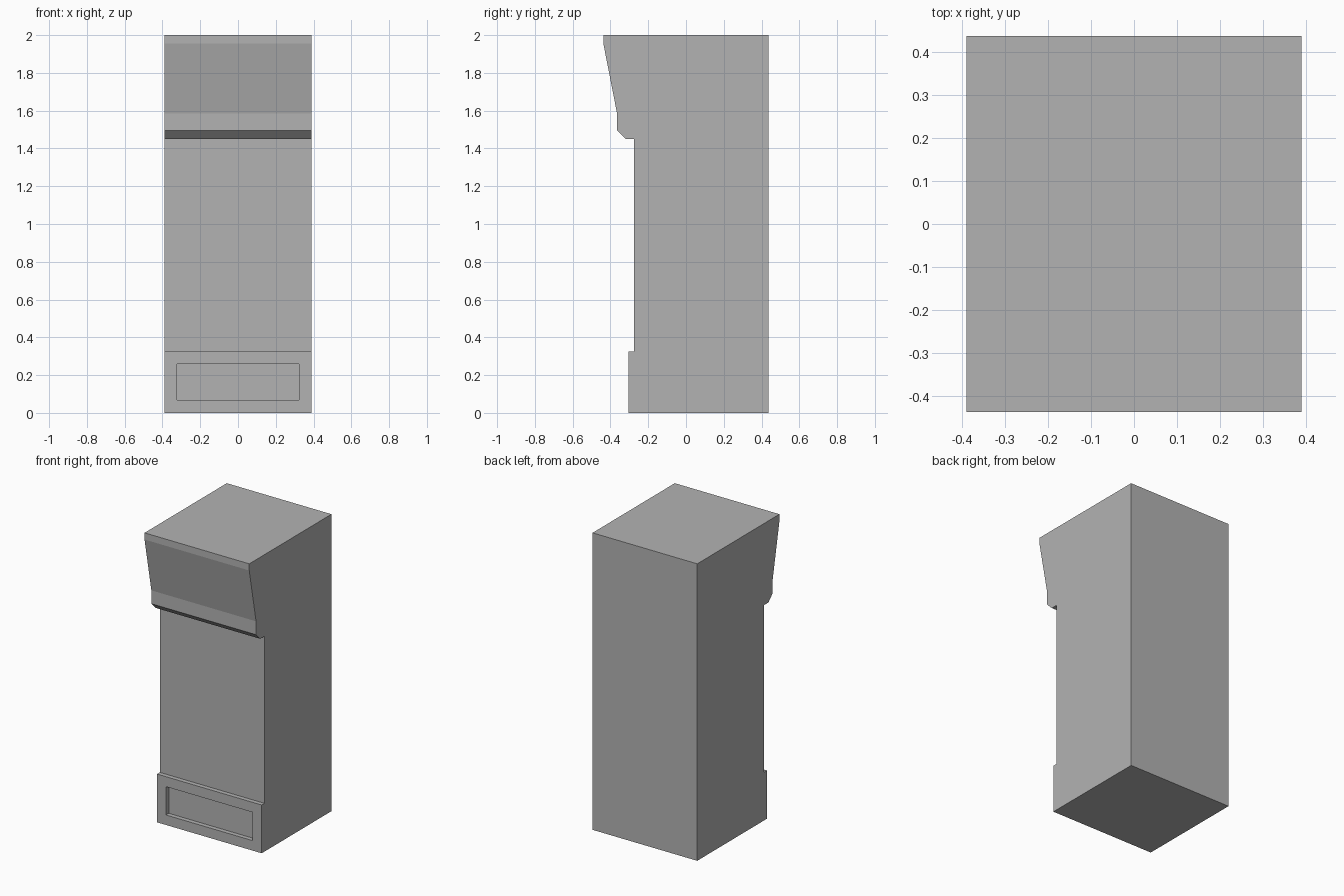
import bpy
import bmesh

default = bpy.data.objects.get("Cube")
if default:
    bpy.data.objects.remove(default, do_unlink=True)

# Single grey finish
grey = bpy.data.materials.new("plain_grey")
grey.use_nodes = True
colour = (0.45, 0.45, 0.45, 1)
grey.diffuse_color = colour
grey.node_tree.nodes["Principled BSDF"].inputs["Base Color"].default_value = colour

HALF_WIDTH = 0.39
BACK, SHAFT, PLINTH, BROW, CROWN = 0.4375, -0.275, -0.305, -0.365, -0.4375
PANEL_MARGIN = 0.095

# Side profile as (y, z): back, crown, sloping hood, chamfered lip, shaft, plinth
profile = [
    (BACK, 0), (BACK, 2), (CROWN, 2), (CROWN, 1.955),
    (BROW, 1.585), (BROW, 1.495), (-0.32, 1.45), (SHAFT, 1.45),
    (SHAFT, 0.325), (PLINTH, 0.325), (PLINTH, 0),
]

# Pillar body: profile extruded across the width
bm = bmesh.new()
side = bm.faces.new([bm.verts.new((-HALF_WIDTH, y, z)) for y, z in profile])
extruded = bmesh.ops.extrude_face_region(bm, geom=[side])["geom"]
new_verts = [v for v in extruded if isinstance(v, bmesh.types.BMVert)]
bmesh.ops.translate(bm, verts=new_verts, vec=(2 * HALF_WIDTH, 0, 0))
bmesh.ops.recalc_face_normals(bm, faces=bm.faces)

# Recessed panel in the plinth front
front = [f for f in bm.faces if all(abs(v.co.y - PLINTH) < 1e-4 for v in f.verts)]
bmesh.ops.inset_individual(bm, faces=front, thickness=PANEL_MARGIN)
panel = bmesh.ops.extrude_discrete_faces(bm, faces=front)["faces"]
for face in panel:
    bmesh.ops.translate(bm, verts=face.verts, vec=(0, SHAFT - PLINTH, 0))
# Close the sides of the recess
rims = [e for e in bm.edges if e.is_boundary]
bmesh.ops.bridge_loops(bm, edges=rims)
bmesh.ops.recalc_face_normals(bm, faces=bm.faces)

mesh = bpy.data.meshes.new("pillar")
bm.to_mesh(mesh)
bm.free()
mesh.materials.append(grey)
pillar = bpy.data.objects.new("pillar", mesh)
bpy.context.collection.objects.link(pillar)
